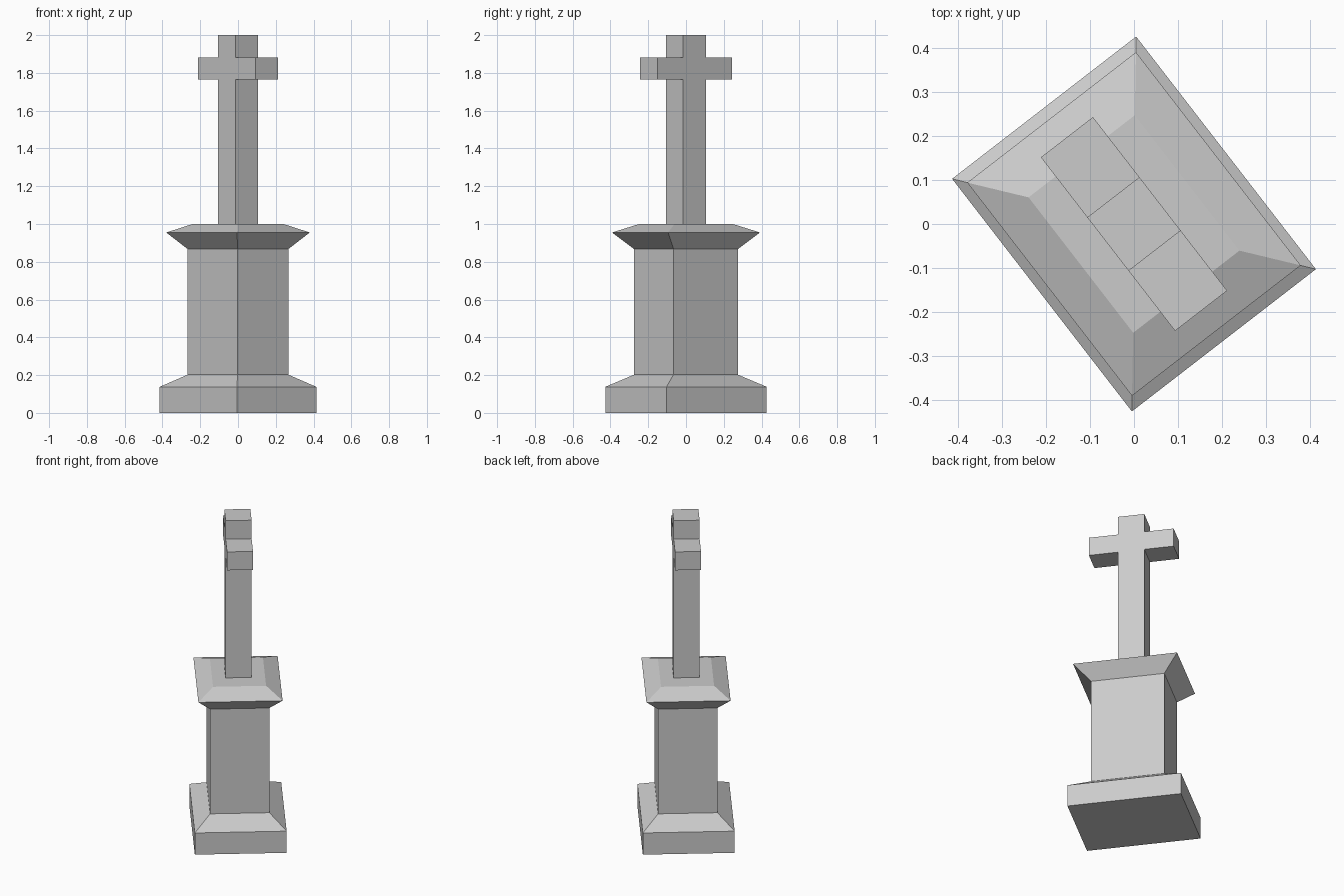
import bpy, bmesh, math

if "Cube" in bpy.data.objects:
    bpy.data.objects.remove(bpy.data.objects["Cube"])

ANGLE = math.radians(37.7)  # whole monument is turned about z


def finish(name, bm):
    bmesh.ops.recalc_face_normals(bm, faces=bm.faces)
    mesh = bpy.data.meshes.new(name)
    bm.to_mesh(mesh)
    bm.free()
    obj = bpy.data.objects.new(name, mesh)
    obj.rotation_euler.z = ANGLE
    bpy.context.collection.objects.link(obj)
    return obj


def stacked_block(name, levels):
    """Rectangular loft through levels of (half_x, half_y, z)."""
    bm = bmesh.new()
    rings = [[bm.verts.new((sx * a, sy * b, z))
              for sx, sy in ((-1, -1), (1, -1), (1, 1), (-1, 1))]
             for a, b, z in levels]
    for lo, hi in zip(rings, rings[1:]):
        for i in range(4):
            j = (i + 1) % 4
            bm.faces.new((lo[i], lo[j], hi[j], hi[i]))
    bm.faces.new(rings[0][::-1])
    bm.faces.new(rings[-1])
    return finish(name, bm)


# Pedestal: plinth, sloped step, shaft, flared cornice and bevelled cap
stacked_block("pedestal", [
    (0.265, 0.335, 0.0),
    (0.265, 0.335, 0.138),
    (0.171, 0.216, 0.202),
    (0.171, 0.216, 0.868),
    (0.243, 0.307, 0.955),
    (0.153, 0.195, 1.0),
])

# Cross: mirrored half outline, extruded through its thickness
half = [(0.077, 1.0), (0.077, 1.765), (0.25, 1.765),
        (0.25, 1.882), (0.077, 1.882), (0.077, 2.0)]
outline = half + [(-y, z) for y, z in reversed(half)]
bm = bmesh.new()
face = bm.faces.new([bm.verts.new((-0.075, y, z)) for y, z in outline])
ext = bmesh.ops.extrude_face_region(bm, geom=[face], use_keep_orig=True)
bmesh.ops.translate(bm, vec=(0.15, 0, 0),
                    verts=[g for g in ext["geom"] if isinstance(g, bmesh.types.BMVert)])
finish("cross", bm)
